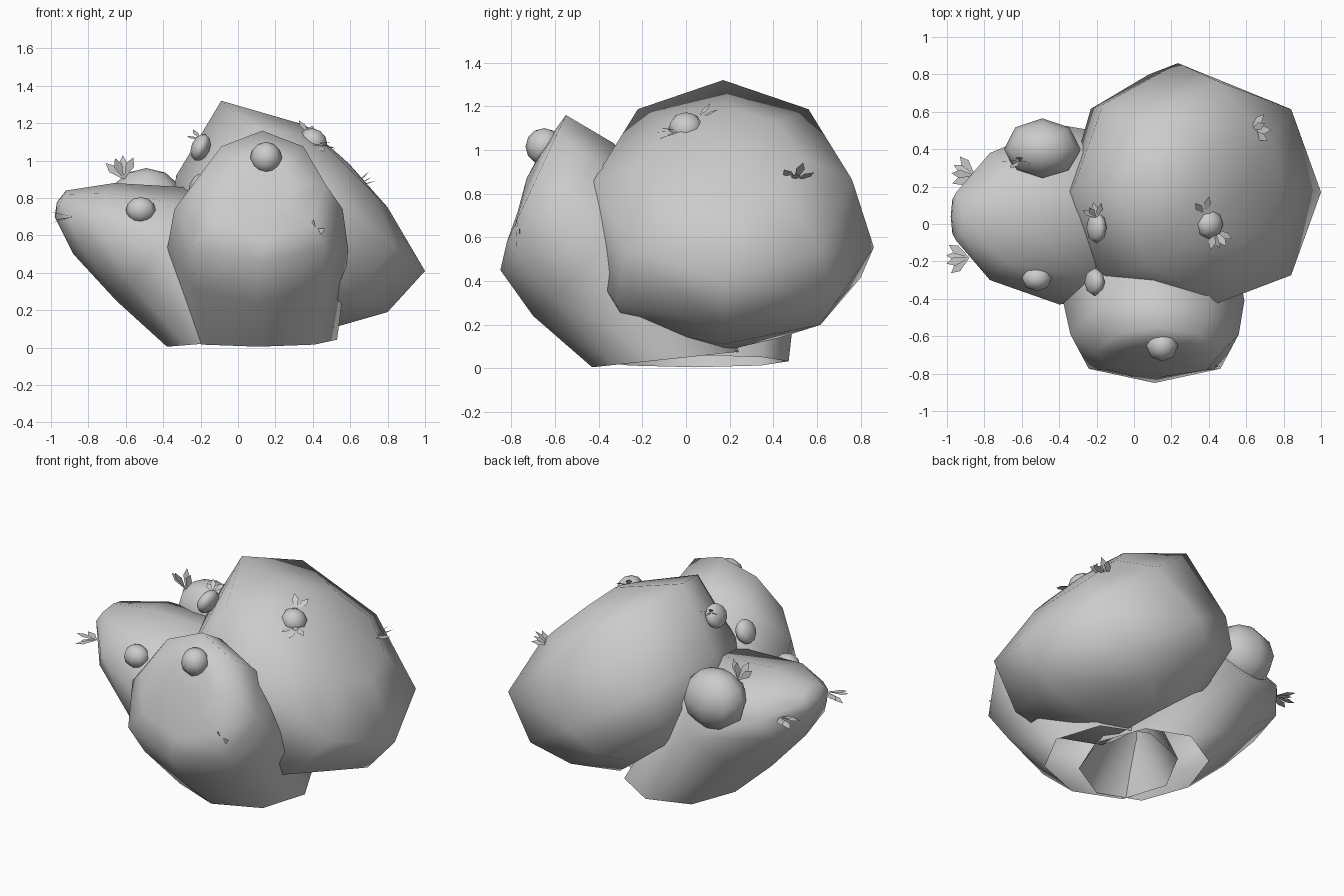
import bpy, bmesh, math
from mathutils import Vector

if "Cube" in bpy.data.objects:
    bpy.data.objects.remove(bpy.data.objects["Cube"])

grey = bpy.data.materials.new("soft grey")
grey.diffuse_color = (0.6, 0.6, 0.6, 1)
grey.use_nodes = True
grey.node_tree.nodes["Principled BSDF"].inputs["Base Color"].default_value = grey.diffuse_color


def finish(bm, name, smooth=True):
    bmesh.ops.recalc_face_normals(bm, faces=bm.faces)
    me = bpy.data.meshes.new(name)
    bm.to_mesh(me)
    bm.free()
    me.materials.append(grey)
    ob = bpy.data.objects.new(name, me)
    bpy.context.collection.objects.link(ob)
    for p in me.polygons:
        p.use_smooth = smooth
    return ob


def lobe(name, along_x, rings, sides=8):
    """Loft eight-sided rings; each ring: low (h, z), high (h, z), half width, side centre, egg shape."""
    bm = bmesh.new()
    loops = []
    for lh, lz, hh, hz, w, c, egg in rings:
        loop = []
        for i in range(sides):
            a = 2 * math.pi * i / sides
            k = (1 + math.cos(a)) / 2
            h, z = lh + (hh - lh) * k, lz + (hz - lz) * k
            s = c + w * math.sin(a) * (1 - egg * math.cos(a))
            loop.append(bm.verts.new((h, s, z) if along_x else (s, h, z)))
        loops.append(loop)
    for a, b in zip(loops, loops[1:]):
        for i in range(sides):
            j = (i + 1) % sides
            bm.faces.new((a[i], a[j], b[j], b[i]))
    # rounded end, the base stays open
    tip = loops[-1]
    mid = sum((v.co for v in tip), Vector()) / sides
    before = sum((v.co for v in loops[-2]), Vector()) / sides
    pole = bm.verts.new(mid + (mid - before).normalized() * 0.02)
    for i in range(sides):
        bm.faces.new((tip[i], tip[(i + 1) % sides], pole))
    return finish(bm, name)


# three main lobes
lobe("large_lobe", True, [
    (.25, .08, -.26, .48, .36, .17, 0),
    (.52, .11, -.36, .72, .63, .17, 0),
    (.80, .19, -.33, .92, .68, .18, .06),
    (1.0, .41, -.09, 1.32, .59, .17, .09),
    (.80, .75, .36, 1.19, .31, .21, .1)])
lobe("front_lobe", False, [
    (-.43, .005, .28, .08, .42, .11, 0),
    (-.70, .24, -.12, .80, .485, .105, 0),
    (-.85, .45, -.33, 1.03, .45, .11, .15),
    (-.82, .58, -.55, 1.16, .34, .13, .12),
    (-.77, .72, -.65, 1.02, .16, .13, 0)])
lobe("left_lobe", True, [
    (-.38, .005, .30, .06, .43, .04, 0),
    (-.65, .25, -.15, .85, .48, .05, 0),
    (-.88, .50, -.66, .88, .34, .04, 0),
    (-.98, .70, -.92, .84, .13, .04, 0)])


def ball(name, loc, radii, tilt=(0, 0, 0), seg=8):
    bm = bmesh.new()
    bmesh.ops.create_uvsphere(bm, u_segments=seg, v_segments=6, radius=1)
    ob = finish(bm, name)
    ob.location, ob.scale, ob.rotation_euler = loc, radii, tilt


# small side lobe and buds
ball("small_lobe", (-.49, .40, .775), (.205, .165, .185))
buds = [((.15, -.65, 1.015), (.085, .085, .085), 0),
        ((-.52, -.29, .735), (.08, .07, .07), 0),
        ((-.20, -.02, 1.07), (.05, .085, .075), .4),
        ((-.21, -.31, .86), (.05, .075, .075), .4),
        ((.40, .0, 1.10), (.08, .08, .07), .6)]
for n, (loc, radii, tilt) in enumerate(buds):
    ball("bud_%d" % (n + 1), loc, radii, (0, tilt, 0))


def sprig(name, base, direction, length):
    """Fan of pointed flat leaves."""
    d = Vector(direction).normalized()
    side = d.cross(Vector((0, 0, 1)) if abs(d.z) < .8 else Vector((0, 1, 0))).normalized()
    up = d.cross(side)
    b = Vector(base)
    bm = bmesh.new()
    for ang, lift in ((-.6, .15), (-.15, -.2), (.2, .3), (.65, 0)):
        axis = (d * math.cos(ang) + side * math.sin(ang) + up * lift).normalized()
        wide = axis.cross(up).normalized() * length * .18
        pts = (b, b + axis * length * .65 + wide, b + axis * length, b + axis * length * .65 - wide)
        bm.faces.new([bm.verts.new(p) for p in pts])
    finish(bm, name, False)


# leaf sprigs
sprigs = [((-.88, -.18, .70), (-1, -.1, 0), .13),
          ((-.85, .26, .70), (-1, .25, .05), .13),
          ((-.61, .34, .90), (-.2, -.05, 1), .13),
          ((.38, -.75, .59), (.4, 0, .8), .10),
          ((.62, .50, .86), (.85, .2, .55), .12),
          ((.43, -.03, 1.09), (.4, -.8, -.1), .11),
          ((.38, .05, 1.14), (-.4, .7, .5), .11),
          ((-.20, .03, 1.11), (-.3, .7, .4), .09)]
for n, (base, direction, length) in enumerate(sprigs):
    sprig("sprig_%d" % (n + 1), base, direction, length)
